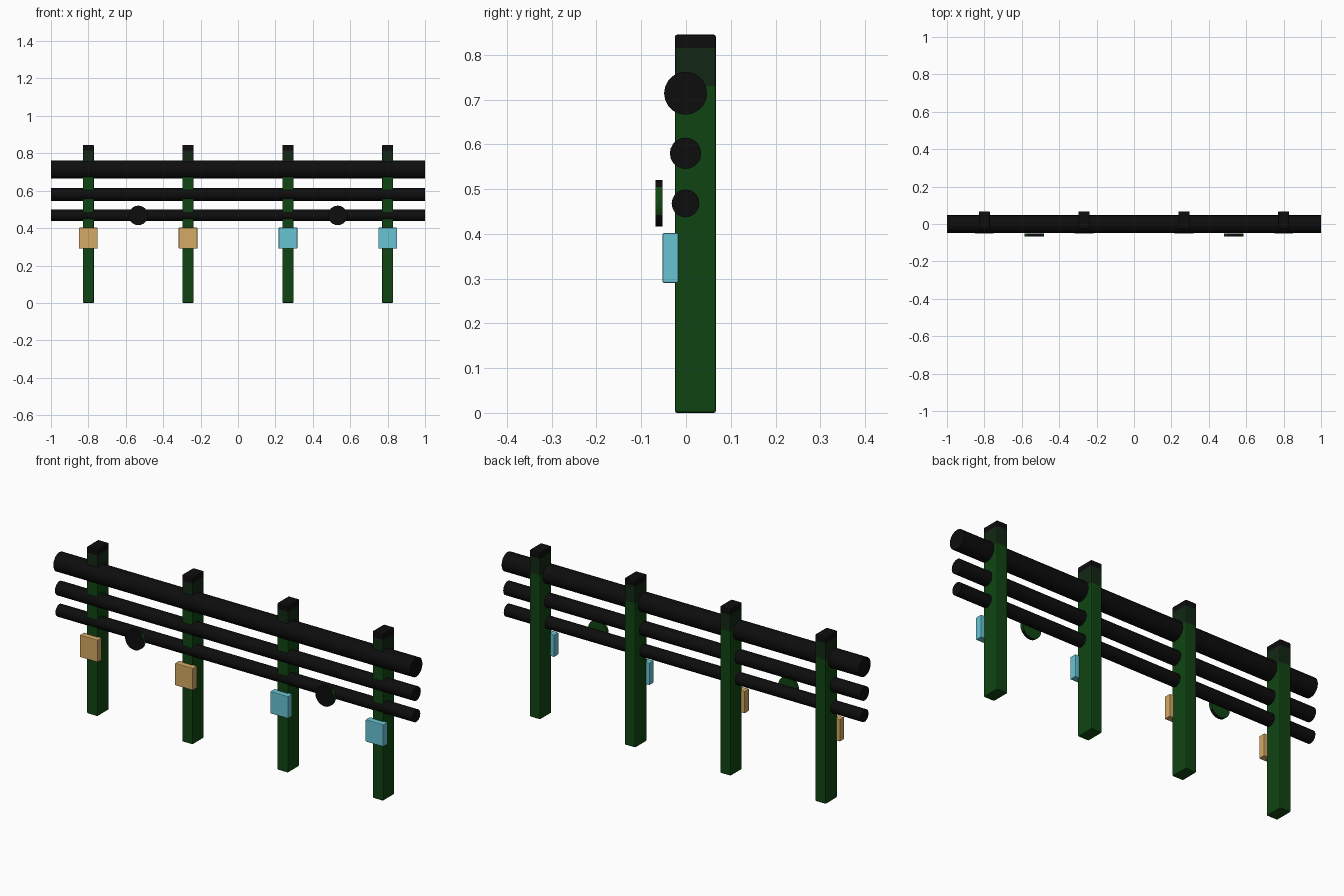
import bpy, bmesh, math
from mathutils import Matrix, Vector

cube = bpy.data.objects.get("Cube")
if cube:
    bpy.data.objects.remove(cube, do_unlink=True)


def material(name, rgb):
    m = bpy.data.materials.new(name)
    m.use_nodes = True
    color = (*rgb, 1)
    m.diffuse_color = color
    bsdf = m.node_tree.nodes["Principled BSDF"]
    bsdf.inputs["Base Color"].default_value = color
    bsdf.inputs["Roughness"].default_value = 0.8
    return m


black = material("black", (0.004, 0.004, 0.004))
green = material("green", (0.005, 0.06, 0.006))
dark_green = material("dark green", (0.006, 0.02, 0.007))
tan = material("tan", (0.66, 0.40, 0.13))
cyan = material("light cyan", (0.14, 0.56, 0.66))


def finish(bm, name, mats, smooth=False):
    mesh = bpy.data.meshes.new(name)
    bm.to_mesh(mesh)
    bm.free()
    for m in mats:
        mesh.materials.append(m)
    obj = bpy.data.objects.new(name, mesh)
    bpy.context.collection.objects.link(obj)
    if smooth:
        bpy.ops.object.select_all(action="DESELECT")
        obj.select_set(True)
        bpy.context.view_layer.objects.active = obj
        bpy.ops.object.shade_smooth_by_angle(angle=math.radians(35))
    return obj


def rounded_box(low, high, bevel):
    low, high = Vector(low), Vector(high)
    bm = bmesh.new()
    place = Matrix.Translation((low + high) / 2) @ Matrix.Diagonal((*(high - low), 1))
    bmesh.ops.create_cube(bm, size=1, matrix=place)
    bmesh.ops.bevel(bm, geom=bm.edges[:], offset=bevel, segments=2,
                    profile=0.5, affect="EDGES")
    return bm


def cylinder(center, radius, length, sides, axis):
    bm = bmesh.new()
    turn = Matrix.Rotation(math.pi / 2, 4, "Y" if axis == "X" else "X")
    bmesh.ops.create_cone(bm, cap_ends=True, segments=sides, radius1=radius,
                          radius2=radius, depth=length,
                          matrix=Matrix.Translation(center) @ turn)
    return bm


# Posts with darker bands at the top, and a pad on the front of each
posts = [(-0.8, tan), (-0.267, tan), (0.267, cyan), (0.8, cyan)]
for i, (x, pad_color) in enumerate(posts, 1):
    bm = rounded_box((x - 0.03, -0.025, 0), (x + 0.03, 0.067, 0.845), 0.005)
    for height in (0.73, 0.815):
        bmesh.ops.bisect_plane(bm, geom=bm.verts[:] + bm.edges[:] + bm.faces[:],
                               plane_co=(0, 0, height), plane_no=(0, 0, 1))
    for f in bm.faces:
        z = f.calc_center_median().z
        f.material_index = (z > 0.73) + (z > 0.815)
    finish(bm, f"post_{i}", [green, dark_green, black])

    bm = rounded_box((x - 0.05, -0.052, 0.29), (x + 0.05, -0.017, 0.402), 0.003)
    finish(bm, f"pad_{i}", [pad_color])

# Three rails running through the posts
for name, z, radius in (("top_rail", 0.714, 0.048),
                        ("middle_rail", 0.58, 0.035),
                        ("lower_rail", 0.468, 0.031)):
    bm = cylinder((0, -0.001, z), radius, 2, 20, "X")
    finish(bm, name, [black], smooth=True)

# Round discs in front of the lower rail: black face, green back and rim
for side, x in (("right", -0.533), ("left", 0.533)):
    bm = cylinder((x, -0.06, 0.468), 0.052, 0.016, 24, "Y")
    bm.normal_update()
    for f in bm.faces:
        n = f.normal
        f.material_index = int(n.y > 0.5 or (abs(n.y) < 0.5 and -0.45 < n.z < 0.7))
    finish(bm, f"{side}_disc", [black, green], smooth=True)
